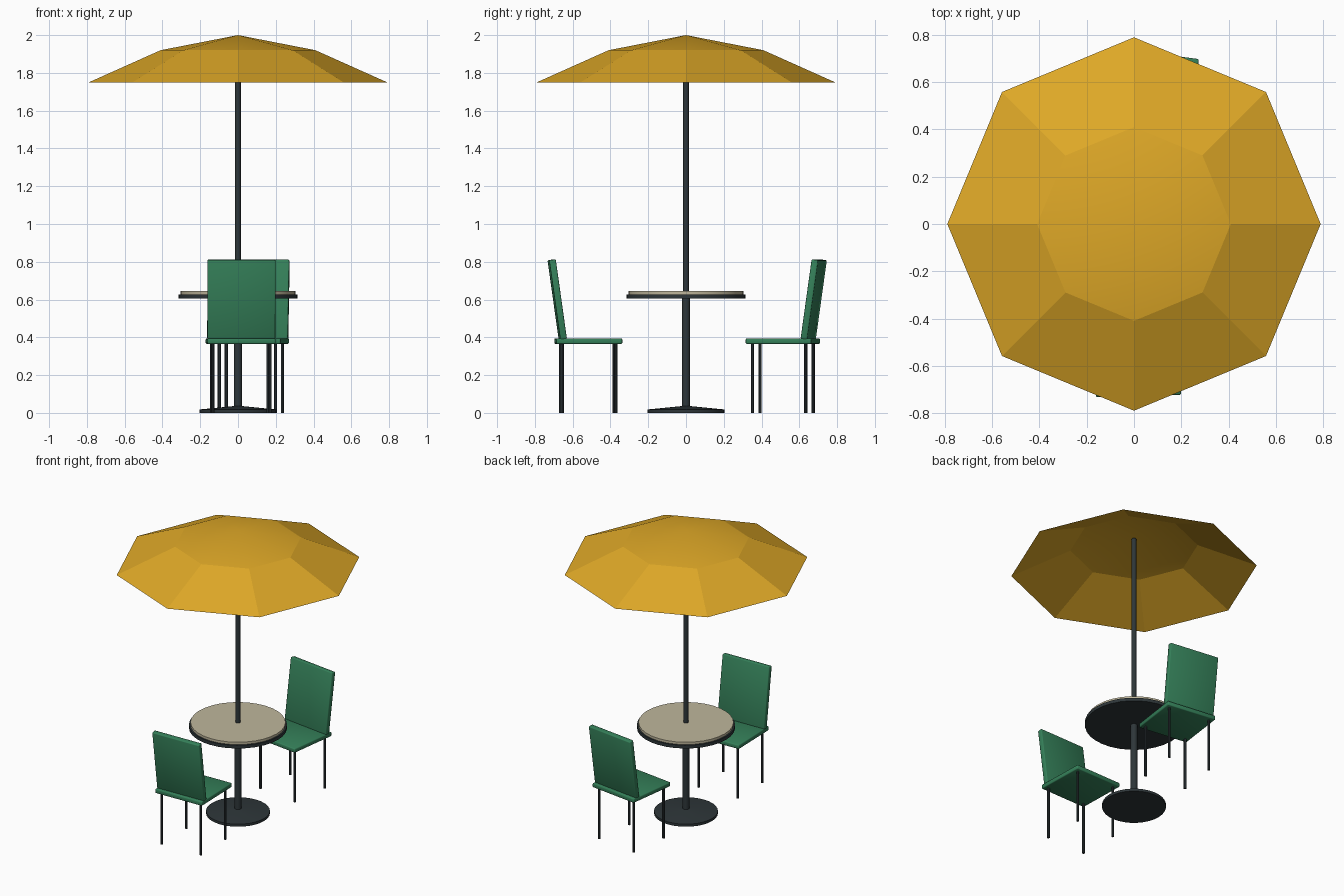
import bpy, bmesh, math
from mathutils import Matrix, Vector

if "Cube" in bpy.data.objects:
    bpy.data.objects.remove(bpy.data.objects["Cube"], do_unlink=True)


def material(name, rgb):
    m = bpy.data.materials.new(name)
    m.use_nodes = True
    m.diffuse_color = (*rgb, 1)
    m.node_tree.nodes["Principled BSDF"].inputs["Base Color"].default_value = (*rgb, 1)
    return m


YELLOW = material("golden yellow", (0.73, 0.39, 0.02))
GREEN = material("garden green", (0.035, 0.215, 0.1))
DARK = material("dark metal", (0.027, 0.037, 0.041))
STONE = material("pale stone", (0.52, 0.47, 0.33))


def finish(name, bm, mat, smooth=30):
    bmesh.ops.recalc_face_normals(bm, faces=bm.faces)
    mesh = bpy.data.meshes.new(name)
    bm.to_mesh(mesh)
    bm.free()
    mesh.materials.append(mat)
    obj = bpy.data.objects.new(name, mesh)
    bpy.context.collection.objects.link(obj)
    bpy.ops.object.select_all(action="DESELECT")
    obj.select_set(True)
    bpy.context.view_layer.objects.active = obj
    bpy.ops.object.shade_smooth_by_angle(angle=math.radians(smooth))
    return obj


def lathe(name, profile, mat, sides=32, smooth=30):
    """Revolve (radius, height) points around z."""
    bm = bmesh.new()
    verts = [bm.verts.new((r, 0, z)) for r, z in profile]
    edges = [bm.edges.new(pair) for pair in zip(verts, verts[1:])]
    bmesh.ops.spin(bm, geom=verts + edges, axis=(0, 0, 1), cent=(0, 0, 0),
                   angle=math.tau, steps=sides, use_duplicate=False)
    bmesh.ops.remove_doubles(bm, verts=bm.verts, dist=0.0005)
    return finish(name, bm, mat, smooth)


def rod(name, radius, low, high, mat, sides=16):
    return lathe(name, [(0, low), (radius, low), (radius, high), (0, high)], mat, sides)


def slab(name, size, matrix, mat):
    """Box with softly bevelled edges."""
    bm = bmesh.new()
    bmesh.ops.create_cube(bm, size=1, matrix=Matrix.Diagonal((*size, 1)))
    bmesh.ops.bevel(bm, geom=bm.edges[:], offset=0.006, segments=2,
                    profile=0.5, affect="EDGES")
    obj = finish(name, bm, mat, 50)
    obj.matrix_world = matrix
    return obj


# Parasol: open octagonal canopy on a thin pole
lathe("parasol_canopy", [(0, 2.0), (0.41, 1.92), (0.79, 1.75)], YELLOW, 8, 10)
rod("parasol_pole", 0.015, 0.6, 1.985, DARK)

# Table: coned foot, column, dark rim and pale top
lathe("table_foot", [(0, 0), (0.205, 0), (0.205, 0.018), (0.022, 0.036), (0, 0.036)], DARK, 32, 20)
rod("table_column", 0.022, 0.03, 0.61, DARK)
rod("table_rim", 0.315, 0.605, 0.628, DARK, 32)
rod("table_top", 0.305, 0.626, 0.645, STONE, 32)


def chair(prefix, degrees):
    """Chair facing the table, swung around it by an angle."""
    place = Matrix.Rotation(math.radians(degrees), 4, "Z") @ Matrix.Translation((0, -0.517, 0))
    slab(prefix + "_seat", (0.36, 0.35, 0.03),
         place @ Matrix.Translation((0, 0, 0.38)), GREEN)
    lean = Matrix.Rotation(math.radians(8), 4, "X")
    slab(prefix + "_backrest", (0.36, 0.035, 0.425),
         place @ Matrix.Translation((0, -0.165, 0.6)) @ lean, GREEN)
    for side, x in (("left", -0.15), ("right", 0.15)):
        for end, y in (("front", 0.142), ("back", -0.142)):
            leg = rod(f"{prefix}_{end}_{side}_leg", 0.009, 0, 0.37, DARK, 8)
            leg.matrix_world = place @ Matrix.Translation((x, y, 0))


chair("front_chair", 1.5)
chair("rear_chair", 172.4)
